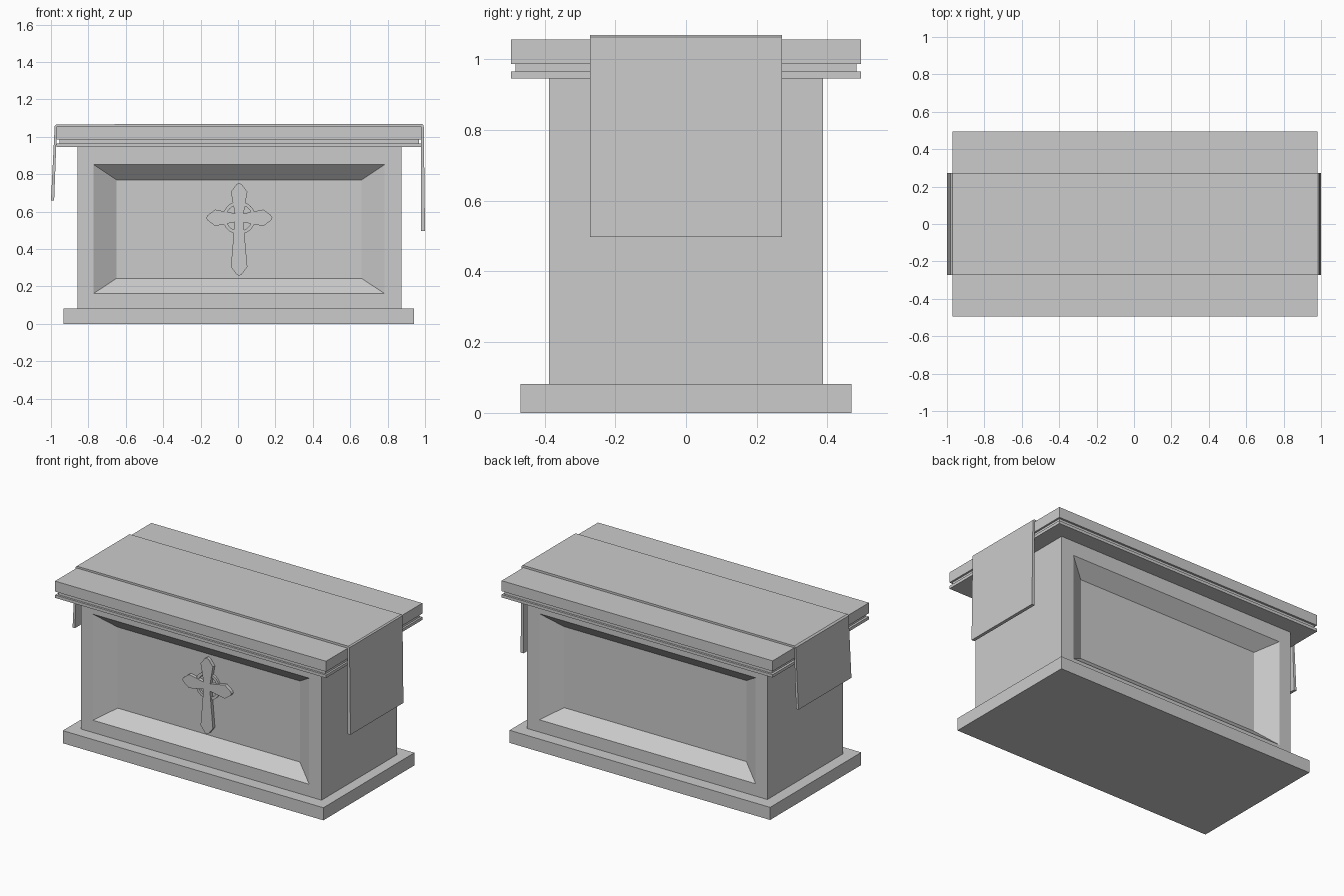
import bpy, bmesh, math
from mathutils import Matrix, Vector

if "Cube" in bpy.data.objects:
    bpy.data.objects.remove(bpy.data.objects["Cube"])


def make_object(name, bm):
    bmesh.ops.recalc_face_normals(bm, faces=bm.faces)
    mesh = bpy.data.meshes.new(name)
    bm.to_mesh(mesh)
    bm.free()
    obj = bpy.data.objects.new(name, mesh)
    bpy.context.collection.objects.link(obj)
    return obj


def loft(name, loops, closed=False):
    """Bridge equal-length loops of points; cap the ends unless closed."""
    bm = bmesh.new()
    rings = [[bm.verts.new(p) for p in loop] for loop in loops]
    pairs = list(zip(rings, rings[1:]))
    if closed:
        pairs.append((rings[-1], rings[0]))
    else:
        bm.faces.new(rings[0])
        bm.faces.new(rings[-1])
    for a, b in pairs:
        for i in range(len(a)):
            j = (i + 1) % len(a)
            bm.faces.new((a[i], a[j], b[j], b[i]))
    return make_object(name, bm)


def rect(x0, x1, z0, z1, y):
    return [(x0, y, z0), (x1, y, z0), (x1, y, z1), (x0, y, z1)]


def box(name, x0, x1, half_y, z0, z1):
    return loft(name, [rect(x0, x1, z0, z1, -half_y), rect(x0, x1, z0, z1, half_y)])


def prism(name, profile, y0, y1):
    return loft(name, [[(x, y, z) for x, z in profile] for y in (y0, y1)])


# Plinth and stepped table top
box("plinth", -0.933, 0.942, 0.468, 0, 0.082)
box("top_lower_moulding", -0.97, 0.98, 0.495, 0.946, 0.965)
box("top_neck", -0.955, 0.968, 0.482, 0.965, 0.987)
box("top_slab", -0.97, 0.98, 0.495, 0.987, 1.055)

# Body with a bevelled sunken panel on front and back
D, RECESS = 0.388, 0.308
outer = (-0.857, 0.873, 0.082, 0.946)
frame = (-0.773, 0.784, 0.162, 0.852)
panel = (-0.65, 0.661, 0.243, 0.77)
loft("body", [rect(*panel, -RECESS), rect(*frame, -D), rect(*outer, -D),
              rect(*outer, D), rect(*frame, D), rect(*panel, RECESS)])

# Cloth runner draped over both ends
cloth = [(-1.0, 0.66), (-0.983, 0.66), (-0.968, 1.055), (0.979, 1.055),
         (0.979, 0.497), (1.0, 0.497), (0.993, 1.062), (0.985, 1.069),
         (-0.97, 1.067), (-0.98, 1.058)]
prism("cloth_runner", cloth, -0.272, 0.272)

# Flared cross on the front panel: one arm shape turned four times
CX, CZ = 0.006, 0.567
outline = []
for k, length in enumerate((0.178, 0.187, 0.176, 0.31)):
    turn = Matrix.Rotation(k * math.pi / 2, 2)
    arm = [(0.023, -0.024), (length - 0.048, -0.044), (length - 0.008, -0.014),
           (length, 0), (length - 0.008, 0.014), (length - 0.048, 0.044)]
    for p in arm:
        v = turn @ Vector(p)
        outline.append((CX + v.x, CZ + v.y))
prism("cross", outline, -0.33, -0.30)

# Ring behind the cross arms
sections = []
for i in range(32):
    a = math.tau * i / 32
    sections.append([(CX + r * math.cos(a), y, CZ + r * math.sin(a))
                     for r, y in ((0.07, -0.30), (0.088, -0.30),
                                  (0.088, -0.322), (0.07, -0.322))])
loft("cross_ring", sections, closed=True)
